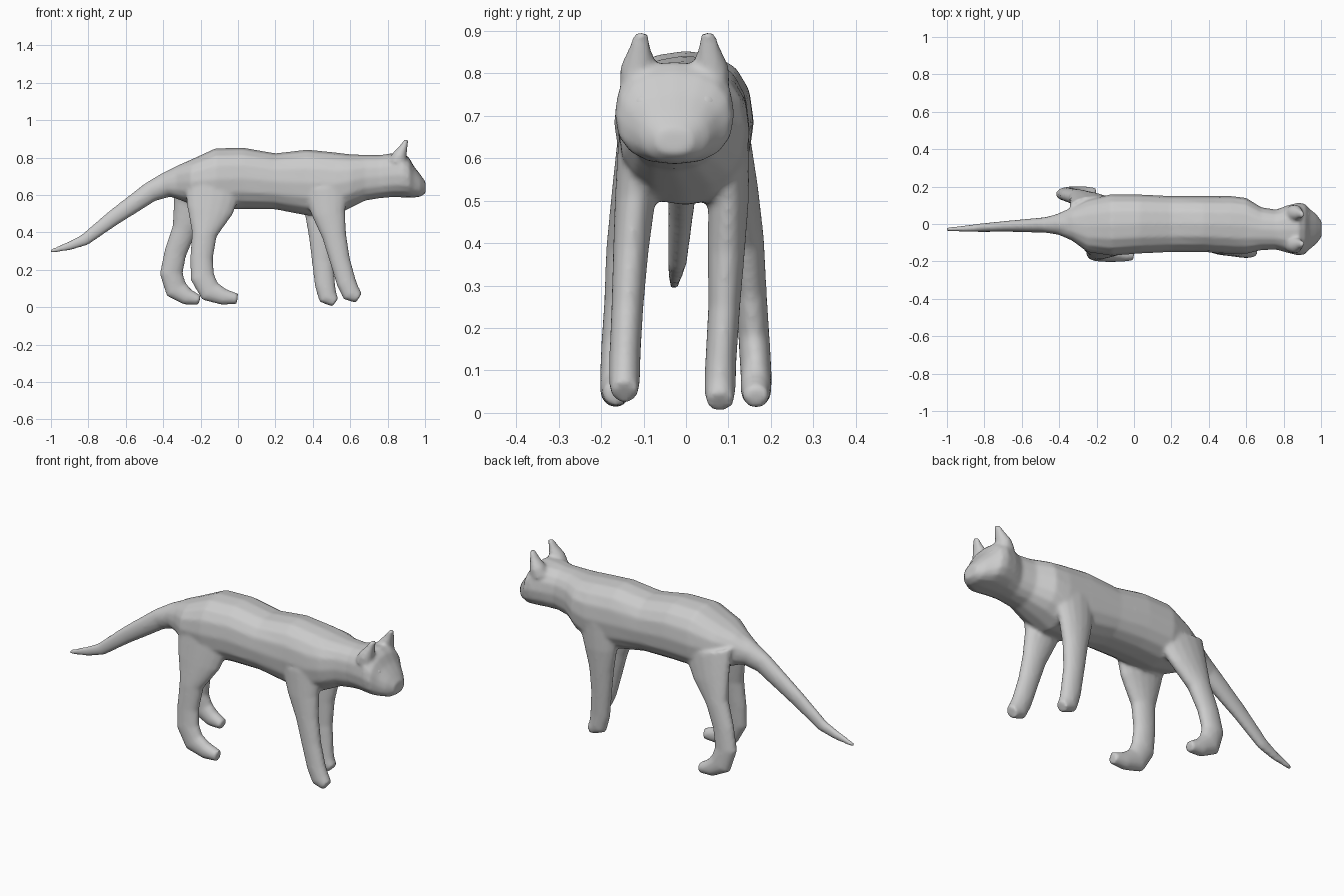
import bpy, bmesh
from math import cos, sin, pi, copysign
from mathutils import Vector

SIDES = 16
skin = bmesh.new()


def loft(rings, upright=False, power=2.0):
    """Closed tube through rings of (x, y, z, half depth, half width)."""
    loops = []
    for i, (x, y, z, h, w) in enumerate(rings):
        a, b = rings[max(i - 1, 0)], rings[min(i + 1, len(rings) - 1)]
        t = Vector((b[0] - a[0], 0, b[2] - a[2])).normalized()
        n = Vector((0, 0, 1)) if upright else Vector((-t.z, 0, t.x))
        side = Vector((0, 1, 0))
        loop = []
        for k in range(SIDES):
            c, s = cos(2 * pi * k / SIDES), sin(2 * pi * k / SIDES)
            u = copysign(abs(c) ** (2 / power), c) * w
            v = copysign(abs(s) ** (2 / power), s) * h
            loop.append(skin.verts.new(Vector((x, y, z)) + side * u + n * v))
        loops.append(loop)
    for p, q in zip(loops, loops[1:]):
        for k in range(SIDES):
            m = (k + 1) % SIDES
            skin.faces.new((p[k], p[m], q[m], q[k]))
    skin.faces.new(loops[0][::-1])
    skin.faces.new(loops[-1])


# torso, neck and head: x, top, bottom, centre y, half width
trunk = [
    (-.42, .70, .61, 0, .05), (-.33, .755, .58, 0, .09),
    (-.25, .79, .55, -.01, .14), (-.12, .85, .52, -.005, .165),
    (.03, .853, .525, 0, .158), (.2, .823, .523, 0, .15),
    (.37, .843, .49, 0, .15), (.52, .828, .49, -.005, .155),
    (.60, .818, .53, -.01, .15), (.68, .815, .57, -.025, .115),
    (.76, .814, .583, -.03, .107), (.82, .823, .588, -.027, .127),
    (.88, .828, .587, -.027, .142), (.915, .80, .586, -.027, .135),
    (.94, .755, .586, -.027, .108), (.975, .71, .59, -.027, .08),
    (1.003, .67, .61, -.027, .042)]
loft([(x, y, (t + b) / 2, (t - b) / 2, w) for x, t, b, y, w in trunk], True, 2.4)

# tail
loft([(-.30, 0, .68, .08, .085), (-.38, 0, .655, .068, .062), (-.47, -.005, .615, .055, .042),
      (-.67, -.012, .475, .043, .03), (-.82, -.02, .36, .032, .023),
      (-.90, -.025, .328, .024, .017), (-1.005, -.028, .298, .01, .01)])

# front legs
loft([(.47, -.10, .64, .13, .06), (.485, -.12, .50, .09, .048), (.515, -.13, .38, .065, .042),
      (.545, -.138, .25, .055, .038), (.58, -.144, .13, .053, .037),
      (.605, -.145, .075, .052, .037), (.645, -.145, .048, .03, .032)])
loft([(.46, .09, .64, .13, .06), (.45, .10, .50, .095, .048), (.448, .095, .38, .07, .044),
      (.452, .09, .25, .058, .038), (.465, .082, .12, .055, .037),
      (.48, .08, .055, .052, .037), (.52, .08, .025, .027, .032)])

# hind legs
loft([(-.13, -.10, .66, .16, .06), (-.15, -.125, .52, .125, .05), (-.18, -.145, .39, .068, .043),
      (-.195, -.155, .26, .061, .038), (-.19, -.163, .16, .065, .037),
      (-.15, -.166, .085, .062, .037), (-.075, -.166, .055, .044, .037),
      (-.003, -.166, .045, .028, .03)])
loft([(-.20, .09, .66, .15, .06), (-.24, .12, .53, .11, .05), (-.29, .14, .41, .065, .044),
      (-.335, .152, .29, .06, .038), (-.357, .16, .18, .062, .037),
      (-.33, .165, .095, .062, .037), (-.27, .165, .055, .045, .037),
      (-.205, .165, .037, .026, .03)])

# ears
for s in (-1, 1):
    loft([(.855, -.027 + s * .08, .77, .055, .05), (.865, -.027 + s * .085, .815, .038, .043),
          (.885, -.027 + s * .082, .855, .022, .028), (.902, -.027 + s * .079, .897, .01, .015)])

# fuse the parts into one smooth skin
bmesh.ops.recalc_face_normals(skin, faces=skin.faces)
mesh = bpy.data.meshes.new("cat_body")
skin.to_mesh(mesh)
skin.free()
body = bpy.data.objects.new("cat_body", mesh)
bpy.context.collection.objects.link(body)
fuse = body.modifiers.new("fuse", 'REMESH')
fuse.mode = 'VOXEL'
fuse.voxel_size = .009
fuse.use_smooth_shade = True
soften = body.modifiers.new("soften", 'SMOOTH')
soften.factor = .5
soften.iterations = 6

# eyes
for s, name in ((-1, "right_eye"), (1, "left_eye")):
    bpy.ops.mesh.primitive_uv_sphere_add(segments=16, ring_count=10,
                                         location=(.923, -.027 + s * .079, .73))
    eye = bpy.context.object
    eye.name = name
    eye.scale = (.017, .031, .025)
    eye.rotation_euler = (s * .3, -.3, s * .5)
    bpy.ops.object.shade_smooth()
